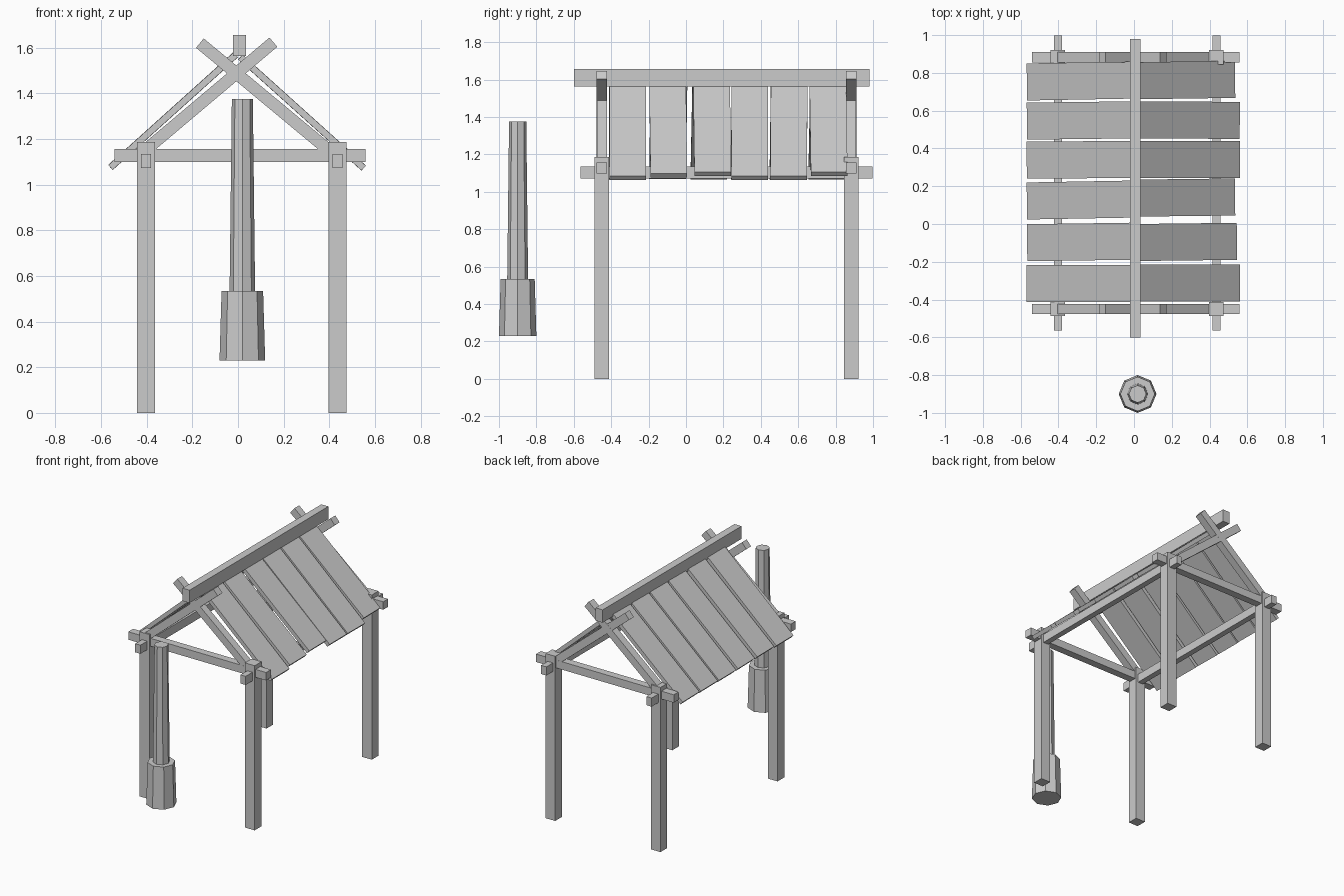
import bpy, bmesh, math
from mathutils import Matrix, Vector

if "Cube" in bpy.data.objects:
    bpy.data.objects.remove(bpy.data.objects["Cube"])


def add_mesh(name, bm):
    mesh = bpy.data.meshes.new(name)
    bm.to_mesh(mesh)
    bm.free()
    obj = bpy.data.objects.new(name, mesh)
    bpy.context.collection.objects.link(obj)
    return obj


def box(name, center, size, pitch=0.0, yaw=0.0):
    """Box tilted about y by pitch, then turned about z by yaw."""
    bm = bmesh.new()
    bmesh.ops.create_cube(bm, size=1)
    m = (Matrix.Translation(center) @ Matrix.Rotation(yaw, 4, 'Z')
         @ Matrix.Rotation(pitch, 4, 'Y') @ Matrix.Diagonal((*size, 1)))
    bm.transform(m)
    return add_mesh(name, bm)


def bar(name, a, b, y, width, thick, yaw=0.0):
    """Bar whose centre line runs from a to b, both (x, z), at depth y."""
    dx, dz = b[0] - a[0], b[1] - a[1]
    center = Vector(((a[0] + b[0]) / 2, y, (a[1] + b[1]) / 2))
    return box(name, center, (math.hypot(dx, dz), width, thick),
               math.atan2(-dz, dx), yaw)


POST_X = (("left", -0.403), ("right", 0.436))
FRAME_Y = (("front", -0.45), ("back", 0.883))

# Posts, cross beams and crossed rafters at each end
for end, y in FRAME_Y:
    for side, x in POST_X:
        box(f"{end}_{side}_post", (x, y, 0.593), (0.077, 0.076, 1.186))
    box(f"{end}_cross_beam", (0.009, y, 1.127), (1.098, 0.055, 0.057))
    bar(f"{end}_left_rafter", (-0.425, 1.135), (0.155, 1.624), y, 0.055, 0.053)
    bar(f"{end}_right_rafter", (0.435, 1.12), (-0.167, 1.62), y, 0.054, 0.053)

# Long side beams through the posts
for side, x in POST_X:
    box(f"{side}_side_beam", (x, 0.216, 1.103), (0.042, 1.562, 0.062))

# Ridge beam
box("ridge_beam", (0.006, 0.19, 1.609), (0.056, 1.58, 0.092))

# Roof planks: centre depth, outer reach and slight turn of each
right_planks = [(-0.312, 0.56, 0.0), (-0.095, 0.545, 0.012), (0.14, 0.535, 0.012),
                (0.341, 0.56, 0.0), (0.55, 0.56, -0.006), (0.762, 0.535, 0.014)]
left_planks = [(-0.315, 0.568, 0.0), (-0.095, 0.566, 0.014), (0.127, 0.567, 0.018),
               (0.34, 0.568, 0.006), (0.548, 0.567, 0.012), (0.757, 0.567, 0.018)]
SLOPE, THICK = 0.9, 0.028
ang = math.atan(SLOPE)
off_x, off_z = -math.sin(ang) * THICK / 2, -math.cos(ang) * THICK / 2
for side, s, top, planks in (("right", 1, 1.587, right_planks),
                             ("left", -1, 1.597, left_planks)):
    for i, (y, reach, yaw) in enumerate(planks):
        a = (s * (0.02 + off_x), top - SLOPE * 0.02 + off_z)
        b = (s * (reach + off_x), top - SLOPE * reach + off_z)
        # keep the bar's local x pointing to +x so pitch stays small
        if s < 0:
            a, b = b, a
        bar(f"{side}_roof_plank_{i + 1}", a, b, y, 0.196, THICK, yaw)


# Hanging eight-sided striker in front of the frame
def taper(name, z0, z1, r0, r1):
    bm = bmesh.new()
    bmesh.ops.create_cone(bm, cap_ends=True, segments=8, radius1=r0, radius2=r1,
                          depth=z1 - z0)
    bm.transform(Matrix.Translation((0.019, -0.9, (z0 + z1) / 2)))
    return add_mesh(name, bm)


taper("striker_head", 0.23, 0.533, 0.1, 0.091)
taper("striker_handle", 0.525, 1.375, 0.056, 0.046)
